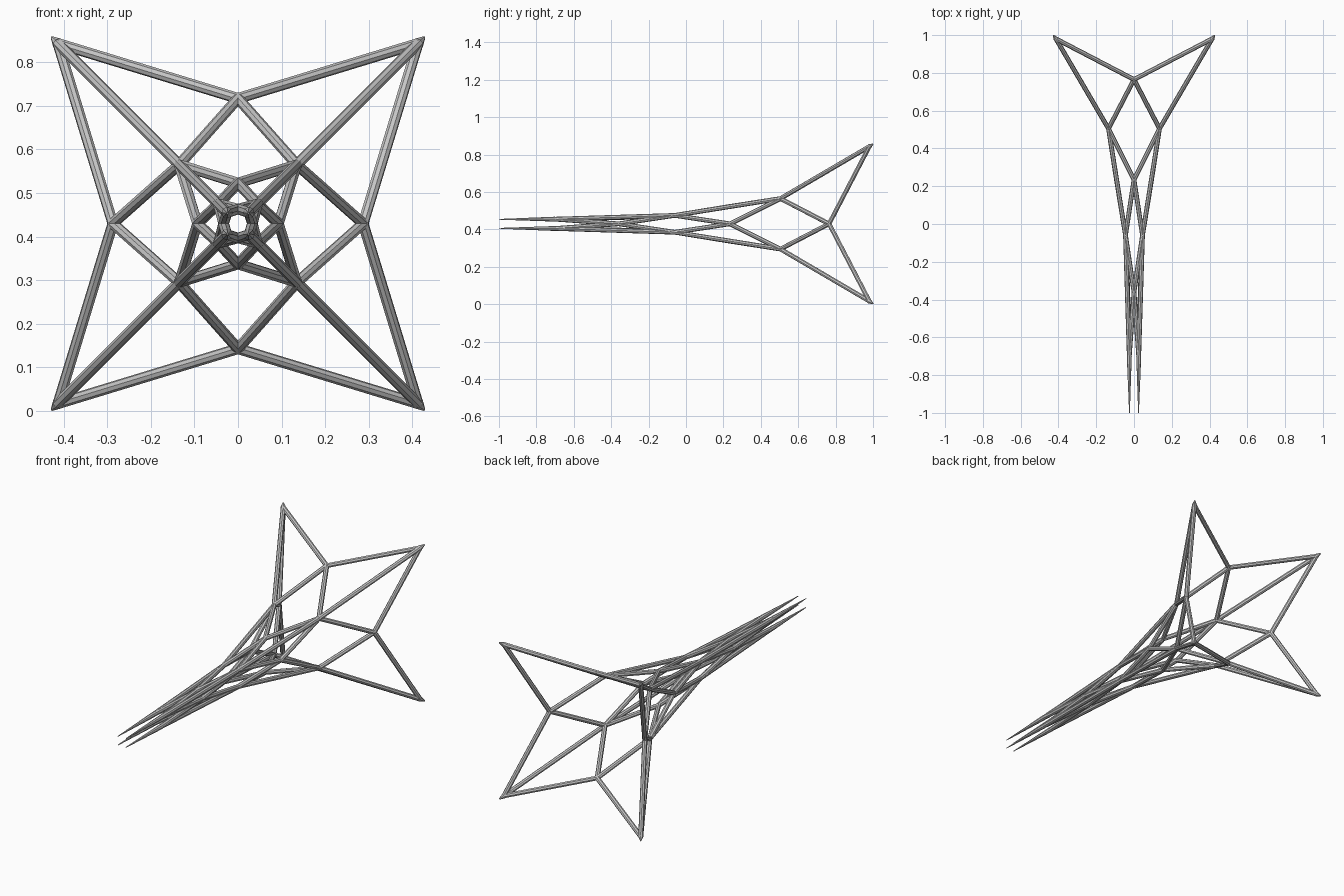
import bpy, bmesh
from math import pi
from mathutils import Vector, Matrix

cube = bpy.data.objects.get("Cube")
if cube:
    bpy.data.objects.remove(cube)

R = 0.0125     # strut radius
MID = 0.43     # height of the long axis

GREY = (0.56, 0.56, 0.56, 1)
steel = bpy.data.materials.new("light grey steel")
steel.use_nodes = True
steel.diffuse_color = GREY
steel.node_tree.nodes["Principled BSDF"].inputs["Base Color"].default_value = GREY


def ring(y, x, z, quarter):
    """A point beside the long axis, turned by quarter turns."""
    turn = Matrix.Rotation(quarter * pi / 2, 3, 'Y')
    return turn @ Vector((x, y, z)) + Vector((0, 0, MID))


def strut(bm, a, b, r1=R, r2=R):
    d = b - a
    place = Matrix.Translation((a + b) / 2) @ d.to_track_quat('Z', 'Y').to_matrix().to_4x4()
    bmesh.ops.create_cone(bm, cap_ends=True, segments=8, radius1=r1, radius2=r2,
                          depth=d.length, matrix=place)


def joint(bm, p):
    bmesh.ops.create_icosphere(bm, subdivisions=2, radius=R * 1.02,
                               matrix=Matrix.Translation(p))


def finish(bm, name):
    mesh = bpy.data.meshes.new(name)
    bm.to_mesh(mesh)
    bm.free()
    mesh.materials.append(steel)
    ob = bpy.data.objects.new(name, mesh)
    bpy.context.collection.objects.link(ob)
    bpy.ops.object.select_all(action='DESELECT')
    ob.select_set(True)
    bpy.context.view_layer.objects.active = ob
    bpy.ops.object.shade_smooth_by_angle(angle=0.6)


# Node rings, as (depth, distance): corner nodes on diagonals, side nodes between
corners = [(0.98, 0.413), (0.505, 0.135), (-0.06, 0.045), (-0.7, 0.025)]
sides = [(0.765, 0.287), (0.235, 0.093), (-0.36, 0.033)]


def corner(i, q):
    y, d = corners[i]
    return ring(y, d, d, q)


def side(i, q):
    y, d = sides[i]
    return ring(y, d, 0, q)


# Long ribs running along the four diagonals
bm = bmesh.new()
for q in range(4):
    for i in range(len(corners)):
        joint(bm, corner(i, q))
        if i:
            strut(bm, corner(i - 1, q), corner(i, q))
finish(bm, "long_ribs")

# Zigzag bracing bands between neighbouring ribs
for i, band in enumerate(("rear", "middle", "front")):
    bm = bmesh.new()
    for q in range(4):
        hub = side(i, q)
        joint(bm, hub)
        for c in (i, i + 1):
            for n in (q, q + 1):
                strut(bm, hub, corner(c, n))
    finish(bm, band + "_bracing")

# Pointed ends of the ribs
bm = bmesh.new()
for q in range(4):
    strut(bm, corner(0, q), ring(1.0, 0.427, 0.427, q), R * 1.1, 0.003)
    strut(bm, corner(3, q), ring(-1.0, 0.024, 0.024, q), R * 1.05, 0.002)
finish(bm, "rib_tips")
